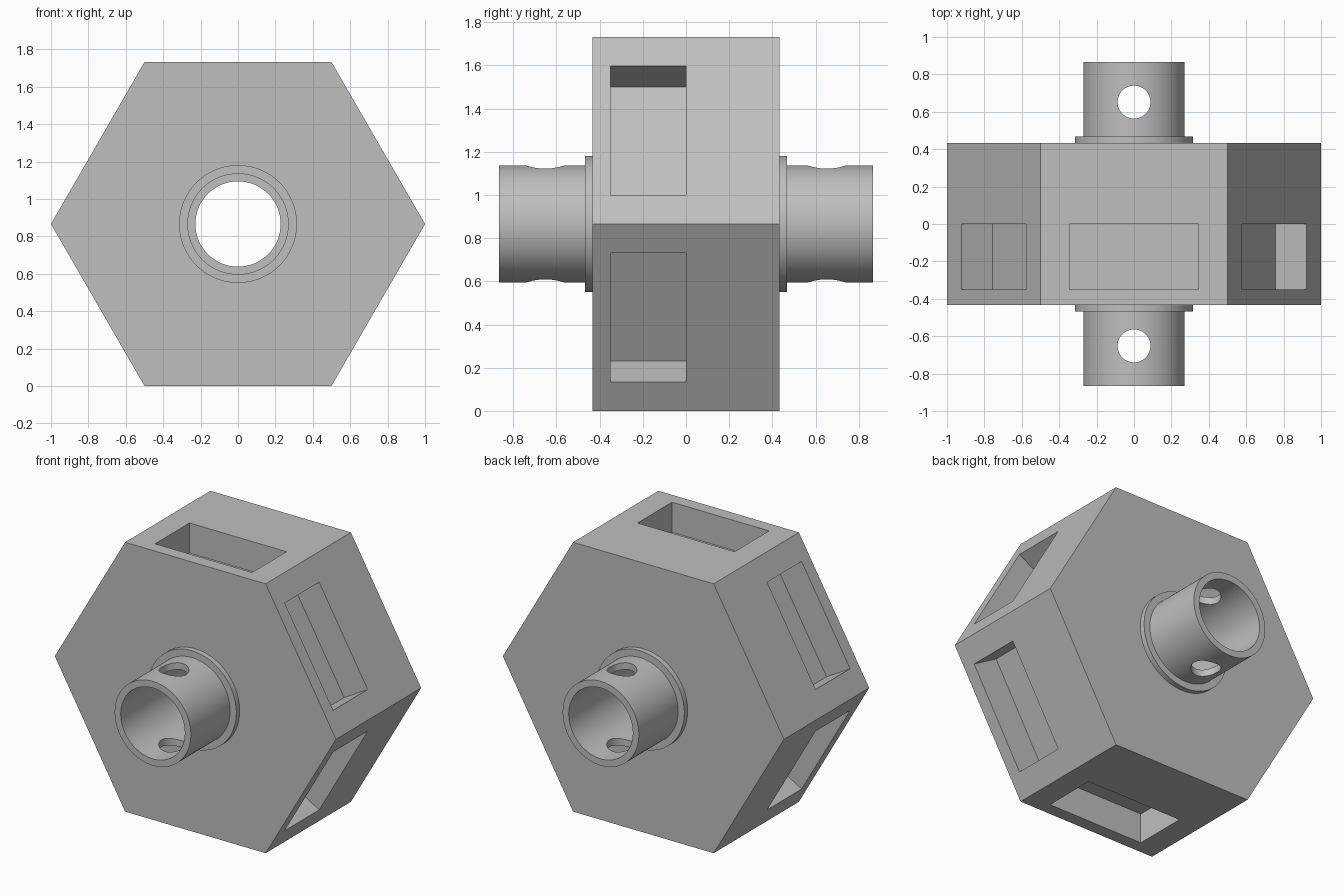
import bpy
from math import pi, radians, sin, cos
from mathutils import Matrix

if "Cube" in bpy.data.objects:
    bpy.data.objects.remove(bpy.data.objects["Cube"], do_unlink=True)

MID = 3 ** 0.5 / 2          # height of the axle and apothem of the hexagon
HALF = 0.433                # half thickness of the body
BORE = 0.228

grey = bpy.data.materials.new("plain grey")
grey.use_nodes = True
tone = (0.52, 0.52, 0.52, 1)
grey.diffuse_color = tone
grey.node_tree.nodes["Principled BSDF"].inputs["Base Color"].default_value = tone


def cylinder(name, radius, y0, y1, sides=96):
    """Cylinder along the y axle, from y0 to y1."""
    bpy.ops.mesh.primitive_cylinder_add(vertices=sides, radius=radius, depth=y1 - y0)
    ob = bpy.context.object
    turn = pi / sides if sides > 6 else pi / 2
    ob.data.transform(Matrix.Translation((0, (y0 + y1) / 2, MID))
                      @ Matrix.Rotation(pi / 2, 4, 'X')
                      @ Matrix.Rotation(turn, 4, 'Z'))
    ob.name = name
    ob.data.materials.append(grey)
    return ob


def cut(ob, cutters):
    """Subtract the cutters, then remove them."""
    for c in cutters:
        c.hide_render = True
        mod = ob.modifiers.new("cut", 'BOOLEAN')
        mod.operation, mod.solver, mod.object = 'DIFFERENCE', 'EXACT', c
        with bpy.context.temp_override(object=ob, active_object=ob):
            bpy.ops.object.modifier_apply(modifier=mod.name)
        bpy.data.objects.remove(c, do_unlink=True)


def smooth(ob):
    bpy.ops.object.select_all(action='DESELECT')
    ob.select_set(True)
    bpy.context.view_layer.objects.active = ob
    bpy.ops.object.shade_smooth_by_angle(angle=radians(30))


def bore():
    return cylinder("bore_cutter", BORE, -1.2, 1.2)


def pocket(i):
    """Box sunk into side i of the hexagon, in the front half."""
    depth = 0.193
    bpy.ops.mesh.primitive_cube_add(size=1)
    ob = bpy.context.object
    ob.name = "pocket_cutter"
    ob.data.materials.append(grey)
    ob.data.transform(Matrix.Translation((0, 0, MID))
                      @ Matrix.Rotation(i * pi / 3, 4, 'Y')
                      @ Matrix.Translation((0, -0.175, MID))
                      @ Matrix.Diagonal((0.69, 0.35, depth * 2, 1)))
    return ob


# Hexagonal body with six side pockets and the axle bore
body = cylinder("hexagonal_body", 1, -HALF, HALF, 6)
cut(body, [pocket(i) for i in range(6)] + [bore()])
smooth(body)

# Collar and drilled sleeve on each face
for side, name in ((-1, "front"), (1, "back")):
    def span(a, b):
        return sorted((side * a, side * b))

    collar = cylinder(name + "_collar", 0.315, *span(HALF, 0.467))
    cut(collar, [bore()])
    smooth(collar)

    sleeve = cylinder(name + "_sleeve", 0.271, *span(0.467, 0.866))
    bpy.ops.mesh.primitive_cylinder_add(vertices=64, radius=0.088, depth=1,
                                        location=(0, side * 0.652, MID))
    pin = bpy.context.object
    pin.name = "pin_hole_cutter"
    pin.data.materials.append(grey)
    cut(sleeve, [bore(), pin])
    smooth(sleeve)
